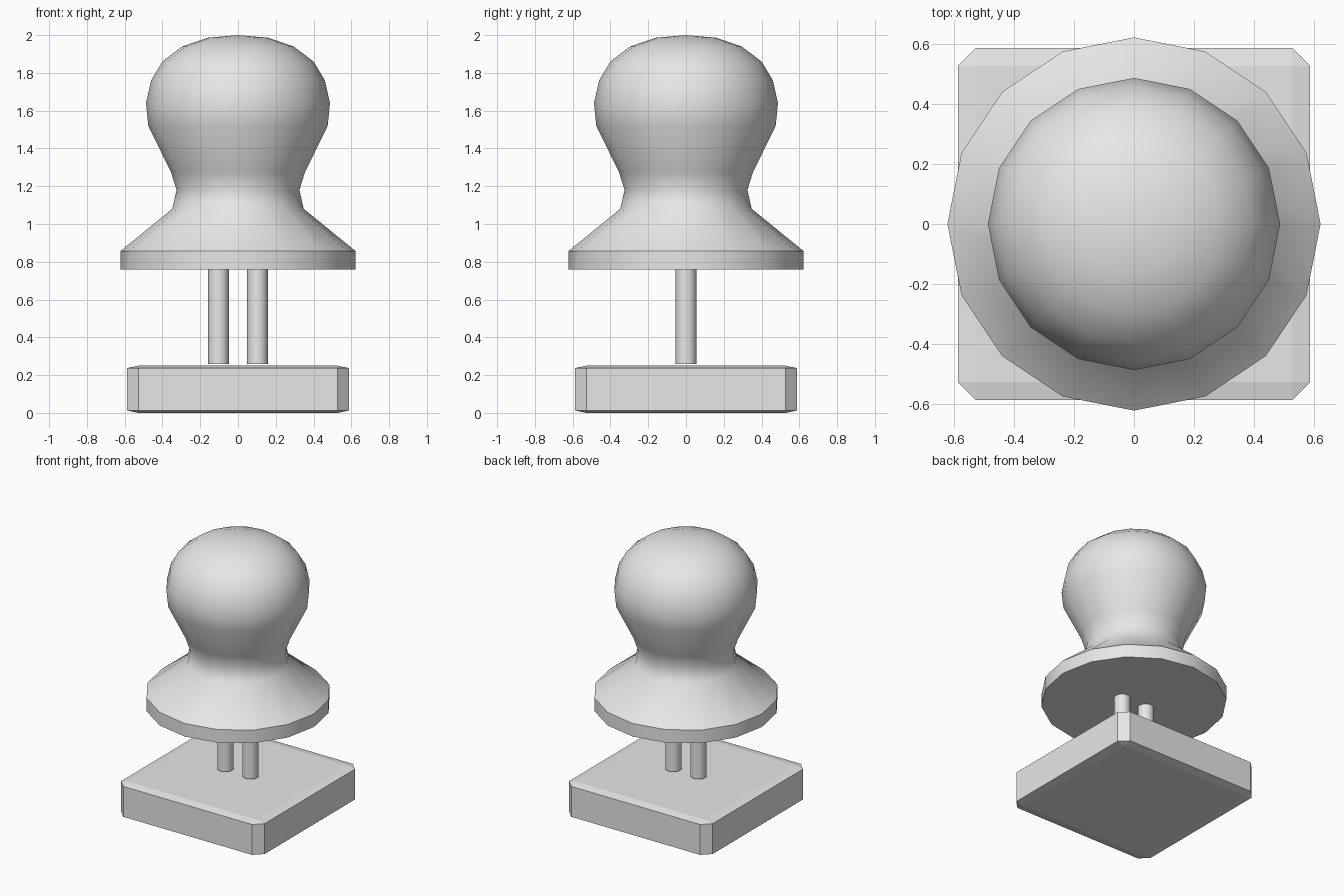
import bpy, bmesh, math
from mathutils import Matrix

if "Cube" in bpy.data.objects:
    bpy.data.objects.remove(bpy.data.objects["Cube"], do_unlink=True)

# Single plain grey
GREY = (0.8, 0.8, 0.8, 1.0)
grey = bpy.data.materials.new("light_grey")
grey.use_nodes = True
grey.diffuse_color = GREY
grey.node_tree.nodes["Principled BSDF"].inputs["Base Color"].default_value = GREY


def finish(bm, name, smooth_angle=None):
    bmesh.ops.recalc_face_normals(bm, faces=bm.faces)
    mesh = bpy.data.meshes.new(name)
    bm.to_mesh(mesh)
    bm.free()
    mesh.materials.append(grey)
    obj = bpy.data.objects.new(name, mesh)
    bpy.context.collection.objects.link(obj)
    if smooth_angle:
        bpy.ops.object.select_all(action="DESELECT")
        obj.select_set(True)
        bpy.context.view_layer.objects.active = obj
        bpy.ops.object.shade_smooth_by_angle(angle=math.radians(smooth_angle))
    return obj


# Square base plate: a bevelled cube flattened in height
SIDE, HEIGHT = 1.175, 0.25
bm = bmesh.new()
bmesh.ops.create_cube(bm, size=SIDE)
bmesh.ops.bevel(bm, geom=bm.edges[:], offset=0.06, segments=1, affect="EDGES")
bmesh.ops.scale(bm, vec=(1, 1, HEIGHT / SIDE), verts=bm.verts)
bmesh.ops.translate(bm, vec=(0, 0, HEIGHT / 2), verts=bm.verts)
finish(bm, "base_plate")

# Two round pins between plate and knob
for side, x in (("left", 0.103), ("right", -0.103)):
    bm = bmesh.new()
    bmesh.ops.create_cone(bm, cap_ends=True, segments=16, radius1=0.055,
                          radius2=0.055, depth=0.5,
                          matrix=Matrix.Translation((x, 0, 0.51)))
    finish(bm, side + "_pin", 40)

# Turned knob: (radius, height) profile spun around the vertical axis
profile = [(0, 0.76), (0.622, 0.76), (0.622, 0.857), (0.348, 1.08),
           (0.325, 1.18), (0.355, 1.275), (0.475, 1.52), (0.487, 1.64),
           (0.46, 1.76), (0.4, 1.86), (0.295, 1.94), (0.16, 1.986), (0, 2.0)]
bm = bmesh.new()
points = [bm.verts.new((r, 0, z)) for r, z in profile]
edges = [bm.edges.new(pair) for pair in zip(points, points[1:])]
bmesh.ops.spin(bm, geom=points + edges, cent=(0, 0, 0), axis=(0, 0, 1),
               angle=math.tau, steps=16, use_merge=True)
bmesh.ops.remove_doubles(bm, verts=bm.verts, dist=0.0005)
finish(bm, "knob", 46)
